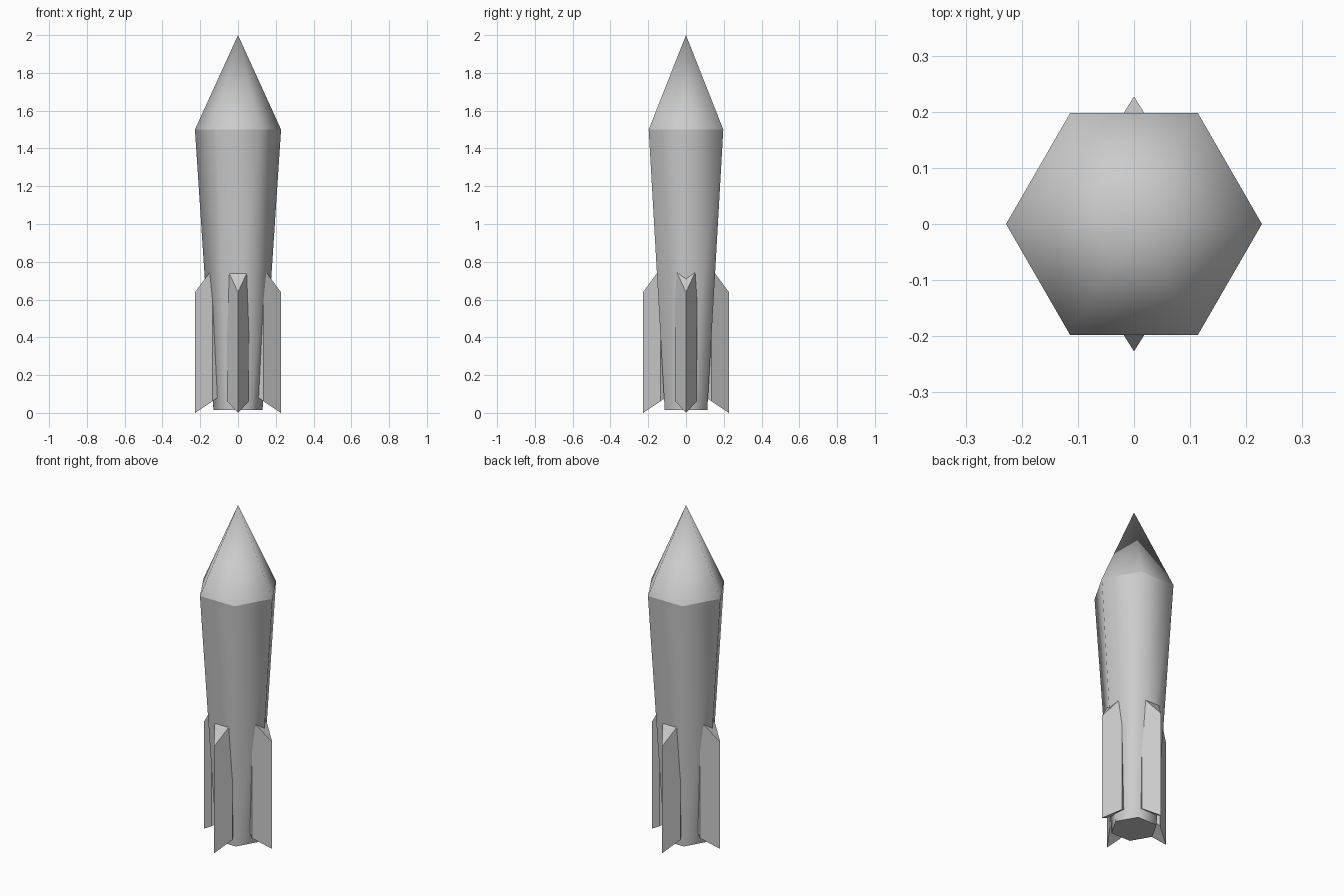
import bpy
import bmesh
from math import sin, cos, pi

cube = bpy.data.objects.get("Cube")
if cube:
    bpy.data.objects.remove(cube, do_unlink=True)

# Single plain grey finish
grey = bpy.data.materials.new("light grey")
grey.use_nodes = True
colour = (0.6, 0.6, 0.6, 1)
grey.diffuse_color = colour
grey.node_tree.nodes["Principled BSDF"].inputs["Base Color"].default_value = colour

SIDES = 6
RADIUS, SHOULDER, TIP = 0.228, 1.5, 2.0
BASE_RADIUS, BASE = 0.13, 0.015


def finish(name, bm):
    bmesh.ops.recalc_face_normals(bm, faces=bm.faces)
    mesh = bpy.data.meshes.new(name)
    bm.to_mesh(mesh)
    bm.free()
    mesh.materials.append(grey)
    obj = bpy.data.objects.new(name, mesh)
    bpy.context.collection.objects.link(obj)
    return obj


def ring(bm, radius, z):
    return [bm.verts.new((radius * cos(2 * pi * i / SIDES),
                          radius * sin(2 * pi * i / SIDES), z))
            for i in range(SIDES)]


def bridge(bm, low, high):
    n = len(low)
    return [bm.faces.new((low[i], low[(i + 1) % n], high[(i + 1) % n], high[i]))
            for i in range(n)]


# Tapered six-sided hull, smooth around the sides with a flat base
bm = bmesh.new()
bottom, top = ring(bm, BASE_RADIUS, BASE), ring(bm, RADIUS, SHOULDER)
for face in bridge(bm, bottom, top):
    face.smooth = True
bm.faces.new(bottom)
for edge in bm.edges:
    if all(v in bottom for v in edge.verts):
        edge.smooth = False
finish("hull", bm)

# Pointed nose, kept separate so the shoulder stays crisp
bm = bmesh.new()
rim, tip = ring(bm, RADIUS, SHOULDER), bm.verts.new((0, 0, TIP))
for i in range(SIDES):
    bm.faces.new((rim[i], rim[(i + 1) % SIDES], tip)).smooth = True
finish("nose_cone", bm)

# Diamond-section fins with swept ends, sunk into the hull
SECTION = [(0.227, 0), (0.135, 0.058), (0.03, 0), (0.135, -0.058)]


def fin(name, angle):
    bm = bmesh.new()
    low, high = [], []
    for r, w in SECTION:
        x, y = r * cos(angle) - w * sin(angle), r * sin(angle) + w * cos(angle)
        inward = SECTION[0][0] - r
        low.append(bm.verts.new((x, y, 0.67 * inward)))
        high.append(bm.verts.new((x, y, 0.64 + 1.35 * inward)))
    bridge(bm, low, high)
    bm.faces.new(low)
    bm.faces.new(high)
    finish(name, bm)


for i, side in enumerate(("left", "back", "right", "front")):
    fin(side + "_fin", i * pi / 2)
